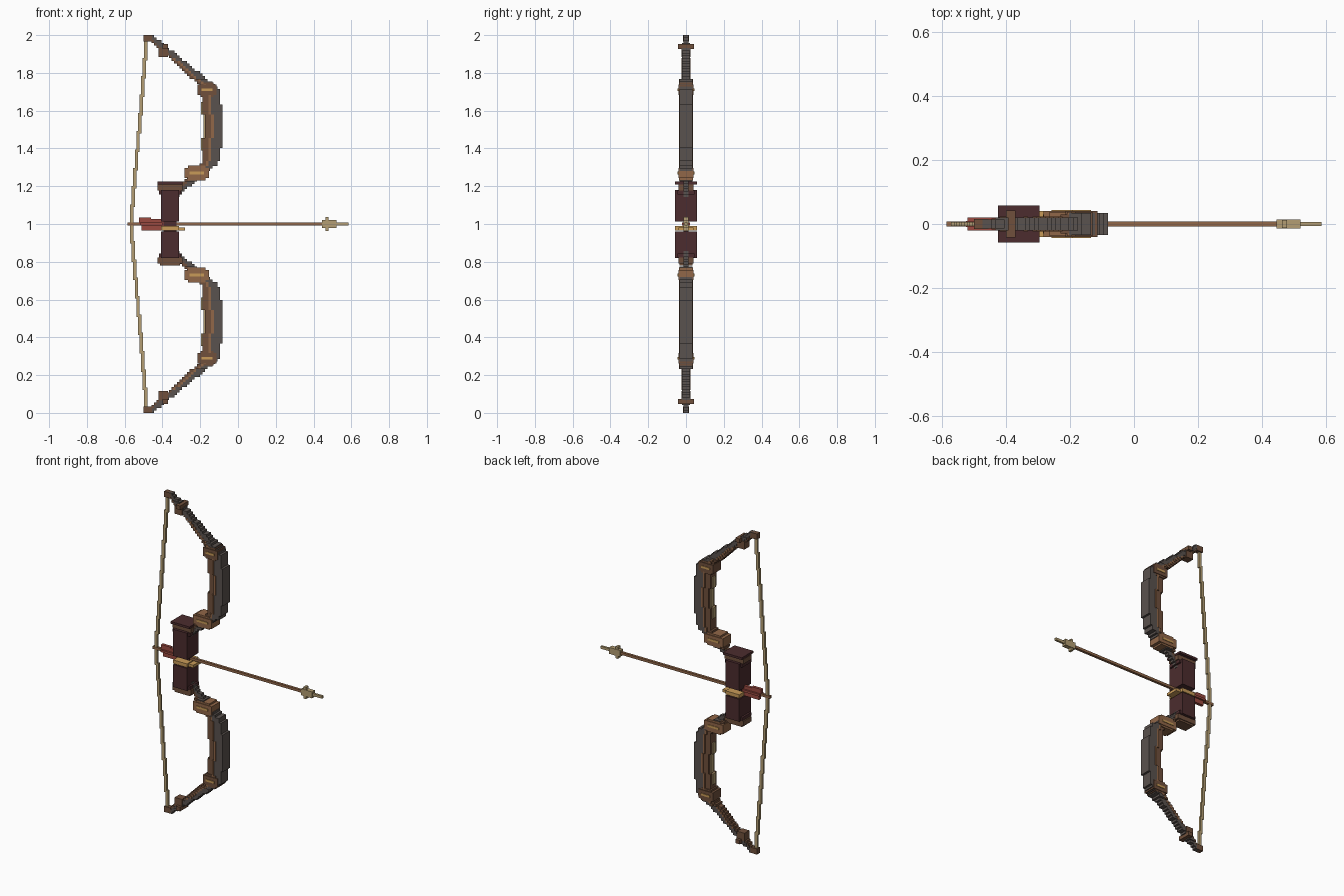
import bpy, bmesh
from mathutils import Matrix, Vector

default_cube = bpy.data.objects.get("Cube")
if default_cube:
    bpy.data.objects.remove(default_cube, do_unlink=True)


def to_linear(channel):
    channel /= 255
    return ((channel + .055) / 1.055) ** 2.4


def material(name, red, green, blue):
    mat = bpy.data.materials.new(name)
    mat.use_nodes = True
    colour = (to_linear(red), to_linear(green), to_linear(blue), 1)
    mat.diffuse_color = colour
    mat.node_tree.nodes["Principled BSDF"].inputs["Base Color"].default_value = colour
    return mat


horn_grey = material("dark grey horn", 90, 82, 78)
brown_wood = material("brown wood", 112, 80, 60)
light_wood = material("light brown wood", 145, 103, 72)
tan_cord = material("tan cord", 180, 158, 115)
maroon_leather = material("maroon leather", 76, 44, 46)
red_feather = material("red feather", 155, 74, 64)
gold_brass = material("gold brass", 200, 155, 88)

middle_height = 1
step = .0135


def box(left, right, depth, bottom, top):
    """A block given by its x range, full depth and z range from the middle."""
    size = Vector((right - left, depth, top - bottom))
    centre = Vector((left + right, 0, bottom + top)) / 2
    return Matrix.Translation(centre) @ Matrix.Diagonal(size.to_4d())


def centred(x, z, width, depth, height):
    return box(x - width / 2, x + width / 2, depth, z - height / 2, z + height / 2)


def part(name, mat, blocks, mirrored=False):
    bm = bmesh.new()
    for block in blocks:
        bmesh.ops.create_cube(bm, size=1, matrix=block)
    mesh = bpy.data.meshes.new(name)
    bm.to_mesh(mesh)
    bm.free()
    mesh.materials.append(mat)
    obj = bpy.data.objects.new(name, mesh)
    obj.location.z = middle_height
    bpy.context.collection.objects.link(obj)
    if mirrored:
        modifier = obj.modifiers.new("Mirror", "MIRROR")
        modifier.use_axis = (False, False, True)
        modifier.use_mirror_merge = False


def snap(value):
    return round(value / step) * step


# Limb shape: a shallow belly that bends into straight arms on both sides
belly_height = .52
bend = .2


def limb_edges(z):
    distance = abs(z - belly_height)
    curve = .6 * min(distance, bend) ** 2
    slope = 1.25 * max(0, distance - bend)
    outer = -.08 - curve - slope
    thickness = .1 - .15 * max(0, distance - bend / 2)
    return snap(outer - thickness), snap(outer)


def limb_depth(z):
    offset = z - belly_height
    if -.3 < offset < .25:
        return .07
    return .042 if 0 < offset < .44 else .028


# Stepped limbs: horn outside, wood inside, a pale core line between them
limb_start = .13
step_count = round((middle_height - limb_start) / step)
rise = (middle_height - limb_start) / step_count
horn, wood, core, inlay = [], [], [], []
for index in range(step_count):
    bottom = limb_start + index * rise
    top = bottom + rise
    z = (bottom + top) / 2
    inner, outer = limb_edges(z)
    depth = limb_depth(z)
    seam = snap(inner + (outer - inner) * .36)
    horn.append(box(seam, outer, depth, bottom, top))
    wood.append(box(inner, seam, depth * .85, bottom, top))
    if .3 < z < .88:
        core.append(box(seam - step / 2, seam + step / 2, depth + .004, bottom, top))
    if abs(z - belly_height) < .13:
        inlay.append(box(inner - step / 2, inner + step / 2, depth * .4, bottom, top))
part("limb_horn", horn_grey, horn, mirrored=True)
part("limb_wood", brown_wood, wood, mirrored=True)
part("limb_core", light_wood, core, mirrored=True)
part("limb_inlay", tan_cord, inlay, mirrored=True)


# Collars around the limbs, each a block with a narrower ring and a brass line
def collar(name, mat, z, width):
    x = limb_edges(z)[0] + .025
    depth = .082
    height = .055
    part(name, mat, [centred(x, z, width, depth, height),
                     centred(x, z, width * .7, depth * .9, height * 1.4)], mirrored=True)
    part(name + "_inlay", gold_brass,
         [centred(x, z, width * .6, depth + step / 2, step)], mirrored=True)


collar("lower_collar", light_wood, .27, .13)
collar("upper_collar", brown_wood, .71, .1)

# Limb tips: end block, nock block and crosspiece
tip_x = -.48
part("tip_block", brown_wood, [
    box(tip_x - .02, tip_x + .025, .03, .965, middle_height),
    centred(tip_x + .085, .91, .05, .048, .05),
    centred(tip_x + .095, .94, .03, .084, .025)], mirrored=True)

# Grip: two wrapped halves with bands, split by the arrow window
grip_x = -.36
grip_width = .095
grip_depth = .114
band_width = .13
grip_end = .18
part("upper_grip", maroon_leather,
     [box(grip_x - grip_width / 2, grip_x + grip_width / 2, grip_depth, step, grip_end)])
part("lower_grip", maroon_leather,
     [box(grip_x - grip_width / 2, grip_x + grip_width / 2, grip_depth, -grip_end, -.04)])
part("grip_core", maroon_leather, [centred(grip_x, -step, grip_width * .7, .024, .07)])
part("grip_ring", maroon_leather,
     [centred(grip_x, grip_end - step, grip_width * 1.25, .09, .02)], mirrored=True)
part("grip_band", brown_wood,
     [centred(grip_x, grip_end + step, band_width, .08, .03)], mirrored=True)
part("upper_grip_cap", maroon_leather, [
    centred(grip_x, grip_end + .037, band_width, grip_depth, step),
    centred(grip_x, grip_end + .03, grip_width, .07, step)])
part("lower_grip_cap", brown_wood,
     [centred(grip_x, -grip_end - .03, grip_width * 1.1, .07, .02)])
part("arrow_rest", gold_brass, [
    centred(grip_x, -.023, grip_width, grip_depth, .023),
    centred(grip_x + .055, -.026, .05, .08, .017)])

# Bowstring: short upright pieces stepping towards the tip
string_start = -.562
string_pieces = 10
piece_height = .097
string = []
for index in range(string_pieces):
    x = string_start + (tip_x - string_start) * index / string_pieces
    z = piece_height * (index + .5)
    string.append(centred(x, z, .018, step, piece_height + step))
part("bowstring", tan_cord, string, mirrored=True)

# Arrow: shaft, two staggered feather rows with a cross vane, and a head
arrow_end = .585
shaft_size = .016
part("arrow_shaft", light_wood, [box(-arrow_end, .46, shaft_size, -shaft_size / 2, shaft_size / 2)])
part("arrow_fletching", red_feather, [
    box(-.525, -.46, .018, 0, .035),
    box(-.51, -.385, .018, -.035, .027),
    box(-.52, -.4, .04, -step / 2, step / 2)])
part("arrow_head", tan_cord, [
    centred(.483, 0, .075, .028, .04),
    centred(.47, 0, shaft_size, .024, .074),
    box(.5, arrow_end, step, -shaft_size / 2, shaft_size / 2)])
